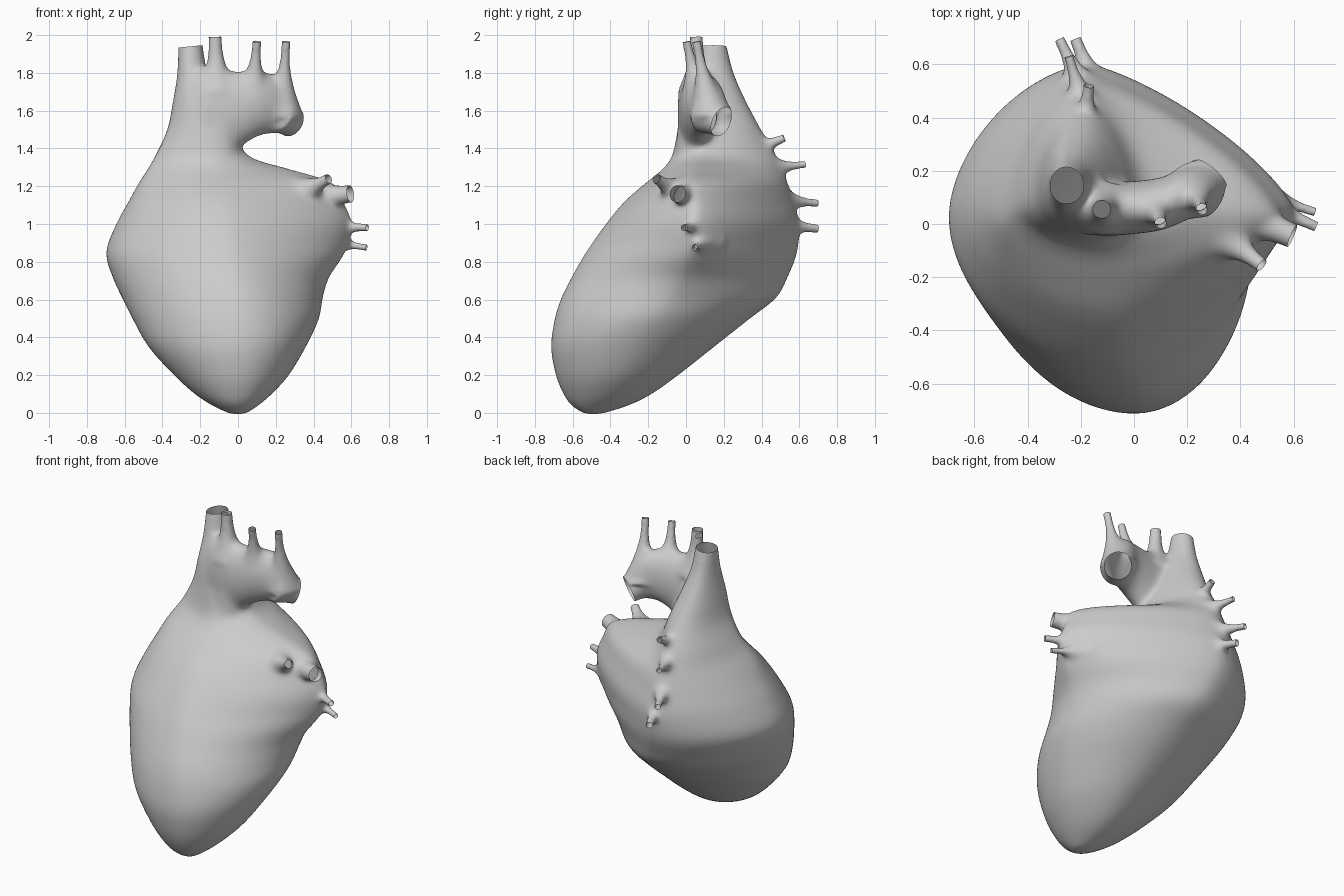
import bpy, bmesh, math
from mathutils import Vector

if "Cube" in bpy.data.objects:
    bpy.data.objects.remove(bpy.data.objects["Cube"])

bm = bmesh.new()
SIDES = 48


def loft(rings):
    """Closed skin over a list of equal-length point rings."""
    loops = [[bm.verts.new(p) for p in ring] for ring in rings]
    n = len(loops[0])
    for a, b in zip(loops, loops[1:]):
        for i in range(n):
            bm.faces.new((a[i], a[(i + 1) % n], b[(i + 1) % n], b[i]))
    bm.faces.new(loops[0][::-1])
    bm.faces.new(loops[-1])


def spline(rows, steps):
    """Catmull-Rom interpolation of rows of numbers."""
    out = []
    for i in range(len(rows) - 1):
        p0, p1 = rows[max(i - 1, 0)], rows[i]
        p2, p3 = rows[i + 1], rows[min(i + 2, len(rows) - 1)]
        for s in range(steps):
            t = s / steps
            out.append([0.5 * (2 * b + (c - a) * t + (2 * a - 5 * b + 4 * c - d) * t * t
                               + (3 * b - a - 3 * c + d) * t ** 3)
                        for a, b, c, d in zip(p0, p1, p2, p3)])
    return out + [list(rows[-1])]


def body_ring(row):
    """Four quarter superellipses between the left, right, front and back extremes."""
    z, xl, xr, yf, yb, fx, bx, cy = row
    top = min(max((1.6 - z) / 0.3, 0), 1)
    k = min(max((z - 0.4) / 0.5, 0), 1) * top
    ring = []
    for i in range(SIDES * 2):
        a = math.tau * (i + 0.5) / (SIDES * 2)
        c, s = math.cos(a), math.sin(a)
        cx = bx if s > 0 else fx
        if c > 0:
            n = 2 - 0.2 * top - 0.48 * k if s > 0 else 2 - 0.6 * k
        else:
            n = 2 - 0.15 * top - 0.13 * k if s > 0 else 2 - 0.12 * top
        u, v = abs(c) ** (2 / n), abs(s) ** (2 / n)
        ring.append((cx + u * ((xr if c > 0 else xl) - cx),
                     cy + v * ((yb if s > 0 else yf) - cy), z))
    return ring


# Heart body running up into the large vein: z, left, right, front, back, front x, back x, side y
body = [
    (-0.008, -0.04, 0.04, -0.54, -0.45, 0, 0, -0.50),
    (0.04, -0.14, 0.11, -0.61, -0.30, 0, 0, -0.46),
    (0.10, -0.23, 0.18, -0.65, -0.18, 0, 0, -0.42),
    (0.20, -0.34, 0.27, -0.69, -0.04, 0, 0, -0.36),
    (0.35, -0.475, 0.36, -0.715, 0.15, 0, -0.03, -0.28),
    (0.50, -0.56, 0.43, -0.695, 0.34, 0, -0.06, -0.18),
    (0.61, -0.615, 0.45, -0.66, 0.48, 0, -0.10, -0.10),
    (0.72, -0.665, 0.485, -0.605, 0.54, -0.02, -0.14, -0.03),
    (0.85, -0.70, 0.57, -0.53, 0.59, -0.04, -0.17, 0.03),
    (1.00, -0.645, 0.605, -0.425, 0.60, -0.06, -0.17, 0.05),
    (1.12, -0.58, 0.56, -0.325, 0.57, -0.08, -0.18, 0.05),
    (1.22, -0.525, 0.50, -0.21, 0.54, -0.09, -0.18, 0.04),
    (1.29, -0.48, 0.28, -0.125, 0.51, -0.11, -0.19, 0.05),
    (1.36, -0.44, 0.06, -0.075, 0.48, -0.13, -0.19, 0.08),
    (1.50, -0.375, -0.03, -0.045, 0.40, -0.17, -0.20, 0.10),
    (1.65, -0.345, -0.10, -0.02, 0.32, -0.20, -0.23, 0.12),
    (1.80, -0.322, -0.16, 0.04, 0.255, -0.25, -0.25, 0.14),
    (1.96, -0.315, -0.19, 0.08, 0.21, -0.253, -0.253, 0.145),
]
loft([body_ring(r) for r in spline(body, 5)])

# Great artery arch, sliced along x: x, centre y, centre z, half depth, half height
arch = [
    (-0.27, 0.09, 1.56, 0.06, 0.20), (-0.21, 0.07, 1.58, 0.10, 0.24),
    (-0.12, 0.055, 1.60, 0.10, 0.23), (-0.02, 0.06, 1.60, 0.10, 0.21),
    (0.10, 0.075, 1.635, 0.10, 0.175), (0.19, 0.11, 1.635, 0.10, 0.155),
    (0.26, 0.135, 1.595, 0.085, 0.115), (0.30, 0.145, 1.58, 0.05, 0.075),
]
loft([[(x, cy + ry * math.cos(math.tau * i / SIDES), cz + rz * math.sin(math.tau * i / SIDES))
       for i in range(SIDES)] for x, cy, cz, ry, rz in spline(arch, 5)])

# Openings: tip, direction, radius
tips = [(Vector((-0.253, 0.145, 1.94)), Vector((-0.1, 0, 1)).normalized(), 0.08)]


def vessel(base, tip, r0, r1, opened=True):
    """Tube that flares into the body at its base."""
    base, tip = Vector(base), Vector(tip)
    d = tip - base
    length = d.length
    q = d.to_track_quat('Z', 'Y')
    end = 1 + 0.022 / length
    rings = []
    for j in range(17):
        t = end * j / 16
        r = r1 + (r0 - r1) * max(0, 1 - t) ** 2
        rings.append([base + d * t + q @ Vector((r * math.cos(math.tau * i / 24),
                                                 r * math.sin(math.tau * i / 24), 0))
                      for i in range(24)])
    loft(rings)
    if opened:
        tips.append((tip, d.normalized(), r1))


# Artery root, then the cut end of the arch
vessel((-0.11, 0.06, 1.22), (-0.10, 0.06, 1.58), 0.14, 0.105, False)
vessel((0.205, 0.09, 1.585), (0.282, 0.187, 1.54), 0.11, 0.082)
# Branches on top of the arch
vessel((-0.11, 0.06, 1.70), (-0.122, 0.055, 1.99), 0.11, 0.034)
vessel((0.08, 0.065, 1.70), (0.10, 0.003, 1.965), 0.095, 0.023)
vessel((0.23, 0.13, 1.58), (0.255, 0.055, 1.965), 0.12, 0.023)
# Side vessels
vessel((0.32, -0.03, 1.15), (0.48, -0.155, 1.24), 0.13, 0.027)
vessel((0.38, 0.05, 1.13), (0.595, -0.045, 1.16), 0.14, 0.046)
vessel((0.46, 0.09, 0.99), (0.685, -0.01, 0.98), 0.10, 0.02)
vessel((0.45, 0.12, 0.91), (0.68, 0.045, 0.875), 0.10, 0.017)
# Back vessels
vessel((-0.19, 0.34, 1.38), (-0.17, 0.52, 1.455), 0.10, 0.021)
vessel((-0.18, 0.41, 1.29), (-0.245, 0.63, 1.315), 0.10, 0.018)
vessel((-0.17, 0.46, 1.13), (-0.28, 0.695, 1.11), 0.11, 0.02)
vessel((-0.13, 0.47, 1.00), (-0.22, 0.695, 0.975), 0.11, 0.022)

bmesh.ops.recalc_face_normals(bm, faces=bm.faces)
mesh = bpy.data.meshes.new("heart")
bm.to_mesh(mesh)
bm.free()
heart = bpy.data.objects.new("heart", mesh)
bpy.context.collection.objects.link(heart)
bpy.context.view_layer.objects.active = heart
heart.select_set(True)

# Fuse everything into one skin
m = heart.modifiers.new("fuse", 'REMESH')
m.mode = 'VOXEL'
m.voxel_size = 0.01
bpy.ops.object.modifier_apply(modifier=m.name)

# Blend the joints, keeping thin vessel ends unshrunk
group = heart.vertex_groups.new(name="blend")
for v in heart.data.vertices:
    w = min(((v.co - p).length - min(1.3 * r, 0.05)) / 0.12 for p, d, r in tips)
    group.add([v.index], min(max(w, 0.05), 1), 'REPLACE')
m = heart.modifiers.new("blend", 'SMOOTH')
m.factor = 0.5
m.iterations = 60
m.vertex_group = "blend"
bpy.ops.object.modifier_apply(modifier=m.name)

# Cut the vessel ends open
bm = bmesh.new()
bm.from_mesh(heart.data)
for p, d, r in tips:
    faces = [f for f in bm.faces if (f.calc_center_median() - p).length < 1.3 * r + 0.025
             and (f.calc_center_median() - p).dot(d) > -0.03]
    edges = {e for f in faces for e in f.edges}
    verts = {v for f in faces for v in f.verts}
    bmesh.ops.bisect_plane(bm, geom=list(verts) + list(edges) + faces, dist=1e-5,
                           plane_co=p, plane_no=d, clear_outer=True)
bm.to_mesh(heart.data)
bm.free()
bpy.ops.object.shade_smooth()
